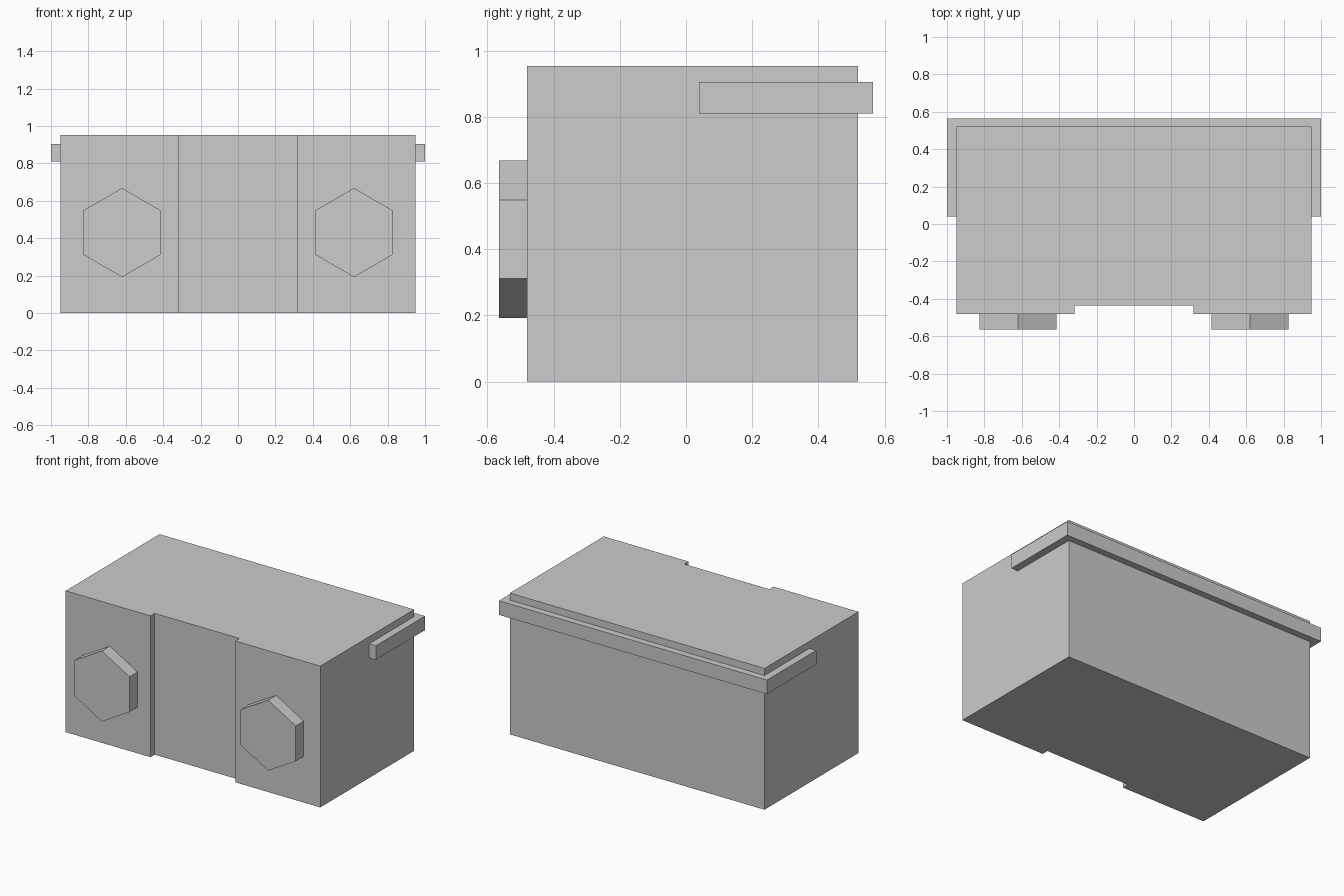
import bpy, bmesh, math

if "Cube" in bpy.data.objects:
    bpy.data.objects.remove(bpy.data.objects["Cube"])

grey = bpy.data.materials.new("plain_grey")
grey.diffuse_color = (0.604, 0.604, 0.604, 1)
grey.use_nodes = True
grey.node_tree.nodes["Principled BSDF"].inputs["Base Color"].default_value = grey.diffuse_color


def extrude_outline(name, outline, z0, z1):
    """Extrude a counter-clockwise plan outline from z0 to z1."""
    bm = bmesh.new()
    base = bm.faces.new([bm.verts.new((x, y, z0)) for x, y in outline])
    top = bmesh.ops.extrude_face_region(bm, geom=[base], use_keep_orig=True)
    verts = [g for g in top["geom"] if isinstance(g, bmesh.types.BMVert)]
    bmesh.ops.translate(bm, vec=(0, 0, z1 - z0), verts=verts)
    bmesh.ops.recalc_face_normals(bm, faces=bm.faces)
    mesh = bpy.data.meshes.new(name)
    bm.to_mesh(mesh)
    bm.free()
    mesh.materials.append(grey)
    obj = bpy.data.objects.new(name, mesh)
    bpy.context.collection.objects.link(obj)
    return obj


# Main block with a shallow recess down the middle of the front
W, FRONT, BACK = 0.95, -0.48, 0.52
R, RECESS = 0.317, -0.435
extrude_outline("body", [(-W, FRONT), (-R, FRONT), (-R, RECESS), (R, RECESS),
                         (R, FRONT), (W, FRONT), (W, BACK), (-W, BACK)], 0, 0.953)

# U-shaped rail wrapping the back and the rear half of both sides
extrude_outline("rail", [(-1, 0.04), (-W, 0.04), (-W, BACK), (W, BACK),
                         (W, 0.04), (1, 0.04), (1, 0.565), (-1, 0.565)], 0.81, 0.905)

# Hexagonal knobs on the front, one on each side of the recess
for side, x in (("left", -0.62), ("right", 0.62)):
    hexagon = [(0.238 * math.sin(math.tau * i / 6), 0.238 * math.cos(math.tau * i / 6))
               for i in range(6)]
    knob = extrude_outline(side + "_knob", hexagon, 0, 0.085)
    knob.rotation_euler = (math.pi / 2, 0, 0)
    knob.location = (x, FRONT, 0.43)
